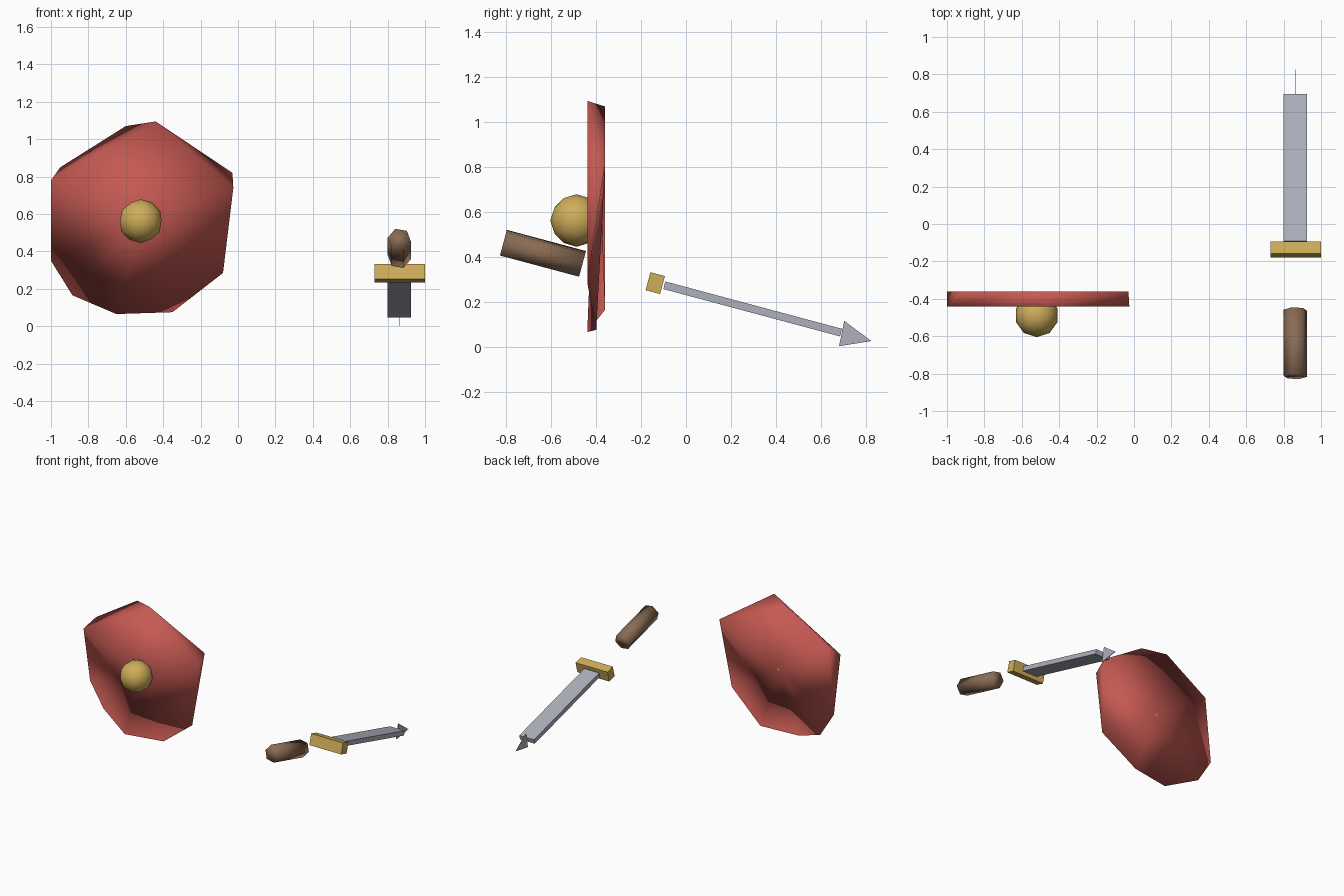
import bpy, bmesh, math
from mathutils import Matrix, Vector

if "Cube" in bpy.data.objects:
    bpy.data.objects.remove(bpy.data.objects["Cube"])


def material(name, rgb):
    m = bpy.data.materials.new(name)
    m.diffuse_color = (*rgb, 1)
    m.use_nodes = True
    m.node_tree.nodes["Principled BSDF"].inputs["Base Color"].default_value = m.diffuse_color
    return m


RED = material("shield red", (0.56, 0.10, 0.085))
GOLD = material("gold", (0.62, 0.42, 0.10))
BROWN = material("leather brown", (0.25, 0.15, 0.09))
STEEL = material("steel grey", (0.42, 0.44, 0.50))


def finish(name, bm, mat, smooth=False):
    bmesh.ops.recalc_face_normals(bm, faces=bm.faces)
    me = bpy.data.meshes.new(name)
    for f in bm.faces:
        f.smooth = smooth
    bm.to_mesh(me)
    bm.free()
    me.materials.append(mat)
    ob = bpy.data.objects.new(name, me)
    bpy.context.collection.objects.link(ob)
    return ob


# Shield: an irregular faceted disc, front rim at F, back rim at B
F, M, B = -0.44, -0.40, -0.36
rim = [(-0.44, 1.095, F), (-0.60, 1.07, B), (-0.95, 0.85, B), (-1.0, 0.78, F),
       (-1.0, 0.35, B), (-0.885, 0.165, B), (-0.65, 0.065, F), (-0.35, 0.075, M),
       (-0.08, 0.285, F), (-0.025, 0.74, F), (-0.03, 0.82, B)]
front_loop = [0, 3, 4, 5, 6, 7, 8, 9]
back_loop = [1, 2, 4, 5, 6, 7, 8, 10]
bm = bmesh.new()
v = [bm.verts.new((x, y, z)) for x, z, y in rim]
front_hub = bm.verts.new((-0.52, -0.42, 0.56))
back_hub = bm.verts.new((-0.52, -0.374, 0.56))
for hub, loop in ((front_hub, front_loop), (back_hub, back_loop)):
    for a, b in zip(loop, loop[1:] + loop[:1]):
        bm.faces.new((hub, v[a], v[b]))
# Rim walls joining the two loops
for tri in ((0, 1, 3), (1, 2, 3), (3, 2, 4), (8, 10, 9), (9, 10, 0), (10, 1, 0)):
    bm.faces.new([v[i] for i in tri])
finish("shield", bm, RED, True)

# Round boss on the shield
bm = bmesh.new()
bmesh.ops.create_icosphere(bm, subdivisions=2, radius=0.117,
                           matrix=Matrix.Translation((-0.52, -0.488, 0.562)))
finish("shield_boss", bm, GOLD, True)

# The sword slopes down towards the back
SLOPE = Matrix.Rotation(math.radians(-15), 4, 'X')
SX = 0.8625


def sword_box(name, centre, size, mat):
    bm = bmesh.new()
    bmesh.ops.create_cube(bm, size=1, matrix=Matrix.Translation(centre) @ SLOPE
                          @ Matrix.Diagonal((*size, 1)))
    return finish(name, bm, mat)


sword_box("guard", (SX + 0.003, -0.137, 0.283), (0.27, 0.067, 0.083), GOLD)
sword_box("blade", (SX, 0.297, 0.168), (0.125, 0.815, 0.035), STEEL)

# Grip: coarse six-sided rod
bm = bmesh.new()
bmesh.ops.create_cone(bm, cap_ends=True, segments=6, radius1=0.063, radius2=0.063, depth=0.365,
                      matrix=Matrix.Translation((SX, -0.6375, 0.416)) @ SLOPE
                      @ Matrix.Rotation(math.radians(90), 4, 'X')
                      @ Matrix.Rotation(math.radians(20), 4, 'Z'))
grip = finish("grip", bm, BROWN, True)

# Tip: thin upright triangle past the end of the blade
bm = bmesh.new()
side = [[bm.verts.new((SX + s, y, z)) for y, z in ((0.705, 0.115), (0.682, 0.002), (0.826, 0.025))]
        for s in (-0.002, 0.002)]
bm.faces.new(side[0])
bm.faces.new(side[1])
for i in range(3):
    j = (i + 1) % 3
    bm.faces.new((side[0][i], side[0][j], side[1][j], side[1][i]))
finish("blade_tip", bm, STEEL)
